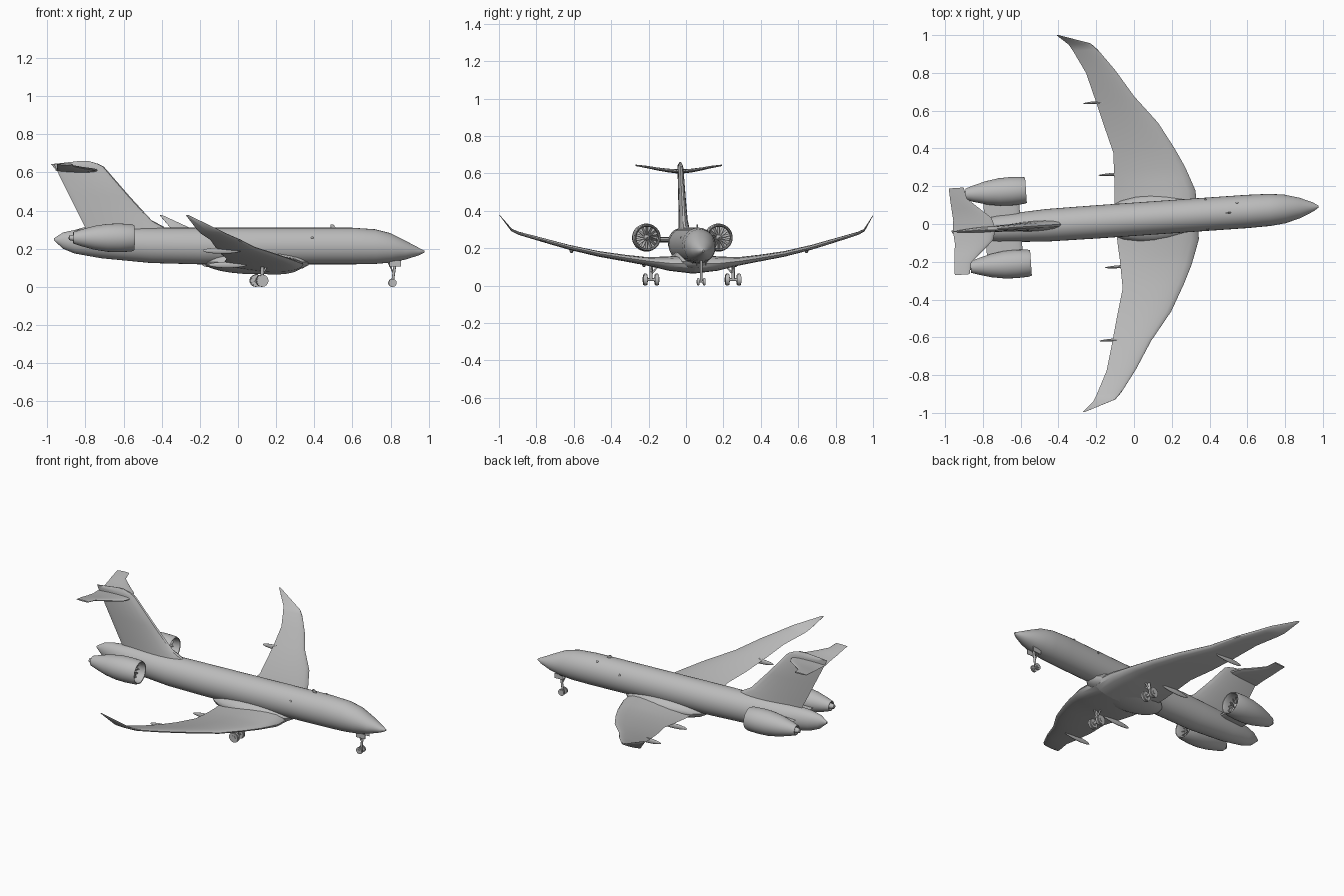
import bpy, bmesh
from math import sin, cos, pi, radians
from mathutils import Matrix, Vector

if "Cube" in bpy.data.objects:
    bpy.data.objects.remove(bpy.data.objects["Cube"])

grey = bpy.data.materials.new("light grey")
grey.use_nodes = True
GREY = (0.5, 0.5, 0.5, 1)
grey.diffuse_color = GREY
grey.node_tree.nodes["Principled BSDF"].inputs["Base Color"].default_value = GREY

# Every part is modelled along x, then the whole aircraft is turned slightly
PLACE = Matrix.Translation((0, 0.025, 0)) @ Matrix.Rotation(radians(3.95), 4, "Z")
parts = []


def finish(name, bm, mirror=False):
    bmesh.ops.recalc_face_normals(bm, faces=bm.faces)
    mesh = bpy.data.meshes.new(name)
    bm.to_mesh(mesh)
    bm.free()
    mesh.materials.append(grey)
    obj = bpy.data.objects.new(name, mesh)
    bpy.context.collection.objects.link(obj)
    obj.matrix_world = PLACE
    if mirror:
        mod = obj.modifiers.new("Mirror", "MIRROR")
        mod.use_axis = (False, True, False)
        mod.use_clip = True
    parts.append(obj)
    return obj


def loft(bm, rings, caps=True):
    rows = [[bm.verts.new(p) for p in ring] for ring in rings]
    n = len(rows[0])
    for a, b in zip(rows, rows[1:]):
        for i in range(n):
            j = (i + 1) % n
            bm.faces.new((a[i], a[j], b[j], b[i]))
    if caps:
        bm.faces.new(rows[0])
        bm.faces.new(rows[-1])


def ellipse(x, y, z, ry, rz, n=32):
    return [(x, y + ry * cos(2 * pi * i / n), z + rz * sin(2 * pi * i / n)) for i in range(n)]


def airfoil(lead, trail, thick, n=10):
    """Closed section: x and half thickness, blunt in front, sharp behind."""
    pts = []
    for i in range(2 * n):
        a = pi * i / n
        t = (1 - cos(a)) / 2
        h = thick * 1.3 * (t ** 0.5) * (1 - t) + 0.001
        pts.append((lead + (trail - lead) * t, h if i <= n else -h))
    return pts


def rod(bm, a, b, r, n=12):
    a, b = Vector(a), Vector(b)
    turn = (b - a).to_track_quat("Z", "Y").to_matrix().to_4x4()
    bmesh.ops.create_cone(bm, cap_ends=True, segments=n, radius1=r, radius2=r,
                          depth=(b - a).length,
                          matrix=Matrix.Translation((a + b) / 2) @ turn)


def spindle(bm, centre, size):
    bmesh.ops.create_uvsphere(bm, u_segments=20, v_segments=12, radius=1,
                              matrix=Matrix.Translation(centre) @ Matrix.Diagonal((*size, 1)))


# Fuselage: x, top, bottom, half width
bm = bmesh.new()
stations = [(-.967, .255, .243, .006), (-.92, .285, .2, .03), (-.86, .298, .175, .047),
            (-.72, .308, .15, .072), (-.46, .31, .125, .086), (-.2, .31, .118, .088),
            (.6, .31, .118, .088), (.72, .302, .12, .085), (.8, .282, .127, .076),
            (.88, .242, .143, .054), (.95, .205, .165, .024), (.98, .19, .18, .005)]
loft(bm, [ellipse(x, 0, (t + b) / 2, w, (t - b) / 2) for x, t, b, w in stations])
finish("fuselage", bm)

# Belly fairing under the wing root
bm = bmesh.new()
spindle(bm, (.1, 0, .13), (.28, .125, .064))
finish("belly_fairing", bm)

# Wings: span, leading x, trailing x, height, thickness
bm = bmesh.new()
sections = [(0, .34, -.1, .115, .1), (.13, .335, -.095, .118, .075), (.2, .31, -.09, .125, .055),
            (.26, .288, -.088, .132, .042), (.36, .24, -.085, .147, .034), (.5, .163, -.123, .17, .028),
            (.65, .045, -.162, .205, .024), (.79, -.042, -.2, .245, .02), (.91, -.13, -.26, .28, .015),
            (.945, -.165, -.28, .297, .012), (1.0, -.33, -.342, .375, .003)]
loft(bm, [[(x, y, z + h) for x, h in airfoil(le, te, t)] for y, le, te, z, t in sections])
finish("wings", bm, True)

# Flap track fairings
bm = bmesh.new()
for tail, y, z in ((-.172, .245, .115), (-.228, .63, .19)):
    spindle(bm, (tail + .1, y, z), (.1, .008, .016))
finish("flap_fairings", bm, True)

# Tail fin, lofted upward with a long dorsal root: height, leading x, trailing x, thickness
bm = bmesh.new()
fin = [(.27, -.36, -.785, .055), (.315, -.39, -.805, .05), (.35, -.455, -.823, .042),
       (.475, -.57, -.885, .034), (.63, -.705, -.962, .026), (.645, -.735, -.968, .02),
       (.66, -.785, -.83, .006)]
loft(bm, [[(x, h, z) for x, h in airfoil(le, te, t)] for z, le, te, t in fin])
finish("tail_fin", bm)

# Tailplane
bm = bmesh.new()
tail = [(0, -.735, -.96, .61, .022), (.06, -.752, -.955, .615, .018),
        (.12, -.82, -.96, .624, .014), (.17, -.875, -.964, .634, .011), (.23, -.888, -.967, .643, .006)]
loft(bm, [[(x, y, z + h) for x, h in airfoil(le, te, t)] for y, le, te, z, t in tail])
finish("tailplane", bm, True)

# Engines: one turned profile from spinner, round the inlet lip, to the exhaust plug
EY, EZ = .193, .257
bm = bmesh.new()
profile = [(-.585, .001), (-.6, .011), (-.62, .018), (-.625, .06), (-.58, .058), (-.562, .063),
           (-.56, .067), (-.575, .072), (-.64, .075), (-.7, .073), (-.77, .062), (-.84, .043),
           (-.88, .03), (-.878, .024), (-.86, .02), (-.9, .012), (-.905, .001)]
loft(bm, [ellipse(x, EY, EZ, r, r) for x, r in profile])
finish("engine_nacelles", bm, True)

# Fan blades
bm = bmesh.new()
for k in range(14):
    spin = Matrix.Translation((-.61, EY, EZ)) @ Matrix.Rotation(2 * pi * k / 14, 4, "X")
    bmesh.ops.create_cube(bm, size=1, matrix=spin @ Matrix.Translation((0, 0, .037))
                          @ Matrix.Rotation(radians(35), 4, "Z") @ Matrix.Diagonal((.018, .003, .044, 1)))
finish("fan_blades", bm, True)

# Engine pylons
bm = bmesh.new()
loft(bm, [[(x, y, .245 + h) for x, h in airfoil(-.6, -.79, .026)] for y in (.04, .14)])
finish("engine_pylons", bm, True)


def wheel_pair(bm, x, y, r, gap, width):
    rod(bm, (x, y - gap, r), (x, y + gap, r), r * .25)
    for side in (-1, 1):
        c = y + side * gap
        for w, radius in ((width, r * .86), (width * .6, r), (width * 1.25, r * .4)):
            rod(bm, (x, c - w / 2, r), (x, c + w / 2, r), radius, 24)


# Main landing gear
bm = bmesh.new()
wheel_pair(bm, .11, .22, .032, .031, .022)
rod(bm, (.11, .22, .032), (.115, .22, .14), .009)
rod(bm, (.11, .22, .06), (.15, .21, .13), .005)
rod(bm, (.11, .22, .06), (.11, .17, .12), .005)
finish("main_landing_gear", bm, True)

# Nose landing gear with its doors
bm = bmesh.new()
wheel_pair(bm, .812, 0, .021, .016, .013)
rod(bm, (.812, 0, .021), (.83, 0, .15), .007)
rod(bm, (.818, 0, .07), (.79, 0, .13), .004)
for y in (-.024, .024):
    bmesh.ops.create_cube(bm, size=1, matrix=Matrix.Translation((.825, y, .122))
                          @ Matrix.Diagonal((.06, .004, .03, 1)))
finish("nose_landing_gear", bm)

# Roof antenna and small probes
bm = bmesh.new()
loft(bm, [[(x, h, z) for x, h in airfoil(le, le - c, .006)]
          for z, le, c in ((.3, .525, .035), (.327, .5, .015))])
for p in ((.55, .05, .293), (.385, -.077, .257), (.385, .077, .257)):
    spindle(bm, p, (.007, .006, .006))
finish("antennas", bm)

# Smooth shading with sharp edges kept
bpy.ops.object.select_all(action="DESELECT")
for obj in parts:
    obj.select_set(True)
bpy.context.view_layer.objects.active = parts[0]
bpy.ops.object.shade_smooth_by_angle(angle=radians(35))
